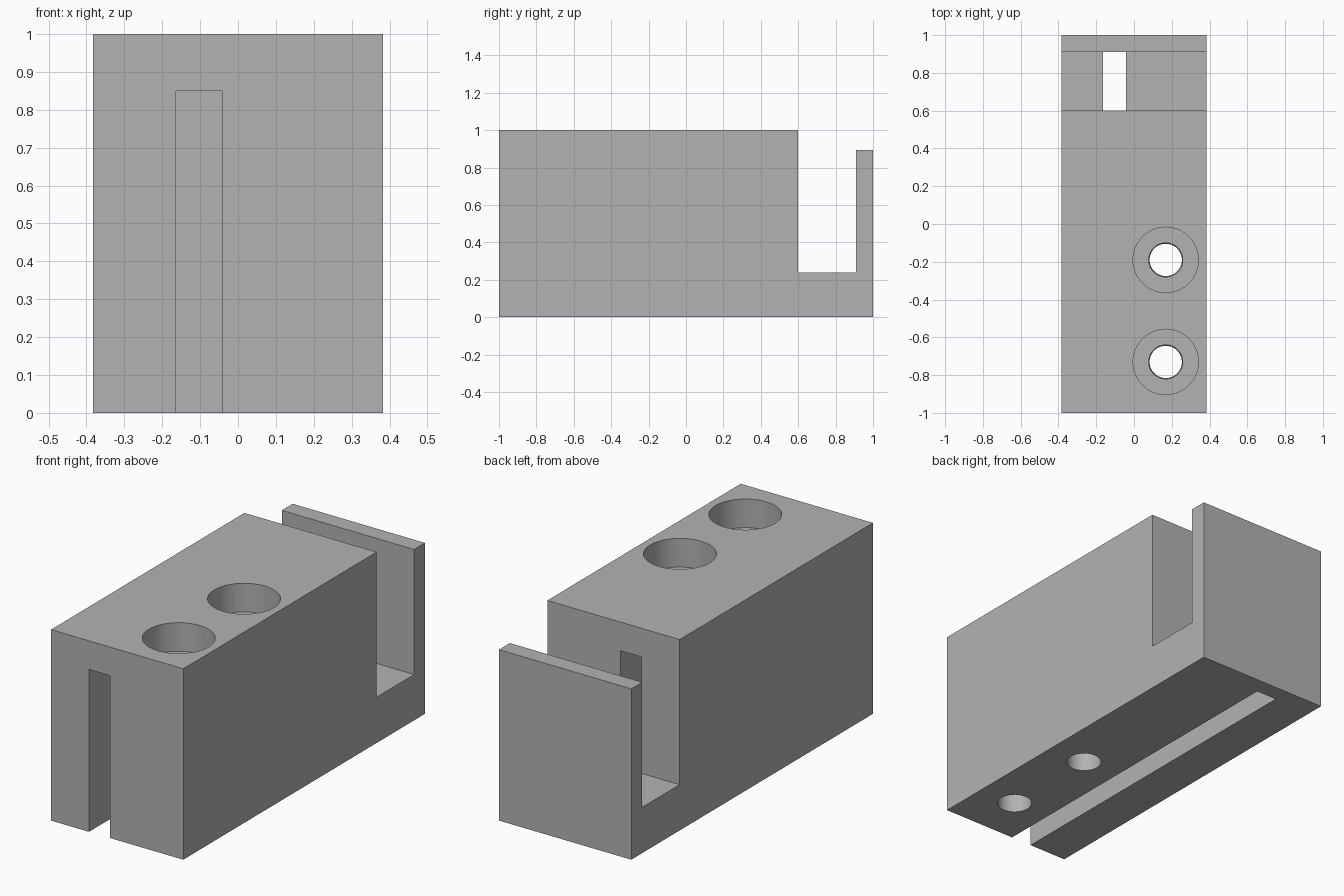
import bpy
import bmesh
import math

if "Cube" in bpy.data.objects:
    bpy.data.objects.remove(bpy.data.objects["Cube"], do_unlink=True)

grey = bpy.data.materials.new("plain grey")
grey.use_nodes = True
COLOUR = (0.45, 0.45, 0.45, 1)
grey.diffuse_color = COLOUR
grey.node_tree.nodes["Principled BSDF"].inputs["Base Color"].default_value = COLOUR


def add_object(name, bm):
    bmesh.ops.recalc_face_normals(bm, faces=bm.faces)
    mesh = bpy.data.meshes.new(name)
    bm.to_mesh(mesh)
    bm.free()
    mesh.materials.append(grey)
    obj = bpy.data.objects.new(name, mesh)
    bpy.context.collection.objects.link(obj)
    return obj


def extrude_along_x(name, profile, x0, x1):
    """Extrude a side profile of (y, z) points between two x positions."""
    bm = bmesh.new()
    face = bm.faces.new([bm.verts.new((x0, y, z)) for y, z in profile])
    grown = bmesh.ops.extrude_face_region(bm, geom=[face])["geom"]
    verts = [g for g in grown if isinstance(g, bmesh.types.BMVert)]
    bmesh.ops.translate(bm, verts=verts, vec=(x1 - x0, 0, 0))
    return add_object(name, bm)


def turned(name, profile, x, y, sides=64):
    """Closed solid of rings given as (radius, z), from top to bottom."""
    bm = bmesh.new()
    angles = [math.tau * i / sides for i in range(sides)]
    rings = [[bm.verts.new((x + r * math.cos(a), y + r * math.sin(a), z))
              for a in angles] for r, z in profile]
    for upper, lower in zip(rings, rings[1:]):
        for i in range(sides):
            j = (i + 1) % sides
            bm.faces.new((upper[i], upper[j], lower[j], lower[i]))
    bm.faces.new(rings[0])
    bm.faces.new(rings[-1])
    return add_object(name, bm)


# Block with the cross notch and the upright lip at the back
block = extrude_along_x("clamp_block", [
    (-1, 0), (1, 0), (1, 0.895), (0.91, 0.895),
    (0.91, 0.24), (0.6, 0.24), (0.6, 1), (-1, 1)], -0.383, 0.383)

# Long slot, open at the front and below, stopping at the lip
cutters = [extrude_along_x("slot_cutter", [
    (-1.1, -0.1), (0.91, -0.1), (0.91, 0.85), (-1.1, 0.85)], -0.163, -0.042)]

# Two counterbored screw holes
for number, y in enumerate((-0.19, -0.73), 1):
    cutters.append(turned(f"screw_hole_cutter_{number}", [
        (0.173, 1.1), (0.173, 0.85), (0.09, 0.85), (0.085, -0.1)], 0.168, y))

bpy.context.view_layer.objects.active = block
for cutter in cutters:
    cutter.hide_render = True
    cut = block.modifiers.new(cutter.name, "BOOLEAN")
    cut.operation = "DIFFERENCE"
    cut.solver = "EXACT"
    cut.object = cutter
    bpy.ops.object.modifier_apply(modifier=cut.name)
for cutter in cutters:
    bpy.data.objects.remove(cutter, do_unlink=True)

# Smooth hole walls, crisp edges
bpy.ops.object.select_all(action="DESELECT")
block.select_set(True)
bpy.ops.object.shade_smooth_by_angle(angle=math.radians(30))
